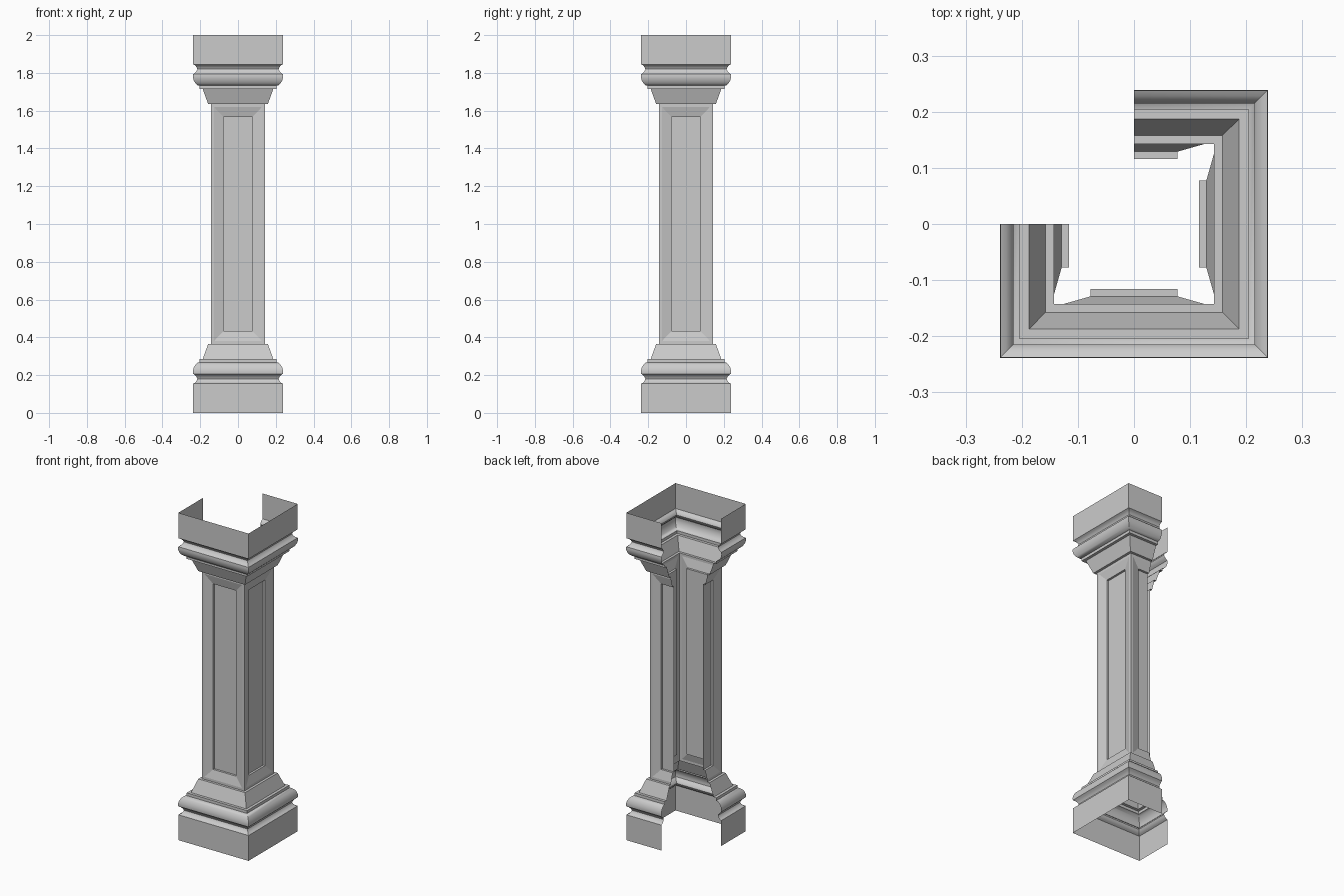
import bpy, bmesh
from mathutils import Matrix, Vector

if "Cube" in bpy.data.objects:
    bpy.data.objects.remove(bpy.data.objects["Cube"])


def finish(bm, name, angle=None):
    mesh = bpy.data.meshes.new(name)
    bm.to_mesh(mesh)
    bm.free()
    ob = bpy.data.objects.new(name, mesh)
    bpy.context.collection.objects.link(ob)
    if angle:
        bpy.ops.object.select_all(action='DESELECT')
        ob.select_set(True)
        bpy.context.view_layer.objects.active = ob
        bpy.ops.object.shade_smooth_by_angle(angle=angle)
    return ob


def sweep(name, profile):
    """Sweep (half width, z) points round three quarters of a square."""
    bm = bmesh.new()
    corners = [(-1, 0), (-1, -1), (1, -1), (1, 1), (0, 1)]
    rows = [[bm.verts.new((cx * h, cy * h, z)) for cx, cy in corners] for h, z in profile]
    for a, b in zip(rows, rows[1:]):
        for i in range(4):
            bm.faces.new((a[i], a[i + 1], b[i + 1], b[i]))
    return finish(bm, name, 0.56)


def panel_side(name, turns, lo=-1.0, hi=1.0):
    """One shaft face with a bevelled, recessed panel, cut to lo..hi."""
    rings = [(0.143, 0.365, 0.143), (0.127, 0.38, 0.143),
             (0.0775, 0.433, 0.129), (0.0775, 0.433, 0.116)]
    bm = bmesh.new()
    rot = Matrix.Rotation(turns * 1.5707963, 3, 'Z')
    loops = []
    for w, z, d in rings:
        l, r = max(-w, lo), min(w, hi)
        pts = [(l, -d, z), (r, -d, z), (r, -d, 2 - z), (l, -d, 2 - z)]
        loops.append([bm.verts.new(rot @ Vector(p)) for p in pts])
    for a, b in zip(loops, loops[1:]):
        for i in range(4):
            # the cut edge of a half face stays open
            if (i == 1 and hi == 0) or (i == 3 and lo == 0):
                continue
            j = (i + 1) % 4
            bm.faces.new((a[i], a[j], b[j], b[i]))
    bm.faces.new(loops[-1])
    # close the seam strip of a half face where the slope meets the cut
    return finish(bm, name)


# Plinth, cove, torus, fillet and sloped collar
profile = [(0.2375, 0), (0.2375, 0.155), (0.228, 0.160), (0.219, 0.170),
           (0.215, 0.180), (0.219, 0.190), (0.228, 0.200), (0.2375, 0.207),
           (0.2385, 0.218), (0.2375, 0.229), (0.233, 0.243), (0.225, 0.256),
           (0.214, 0.266), (0.204, 0.268), (0.204, 0.285), (0.187, 0.285),
           (0.158, 0.365), (0.143, 0.365)]
sweep("base", profile)

# Capital is the base turned upside down
sweep("capital", [(h, 2 - z) for h, z in reversed(profile)])

# Shaft: two full faces, two half faces beside the open corner
panel_side("shaft_front", 0)
panel_side("shaft_right", 1)
panel_side("shaft_back", 2, hi=0.0)
panel_side("shaft_left", 3, lo=0.0)
